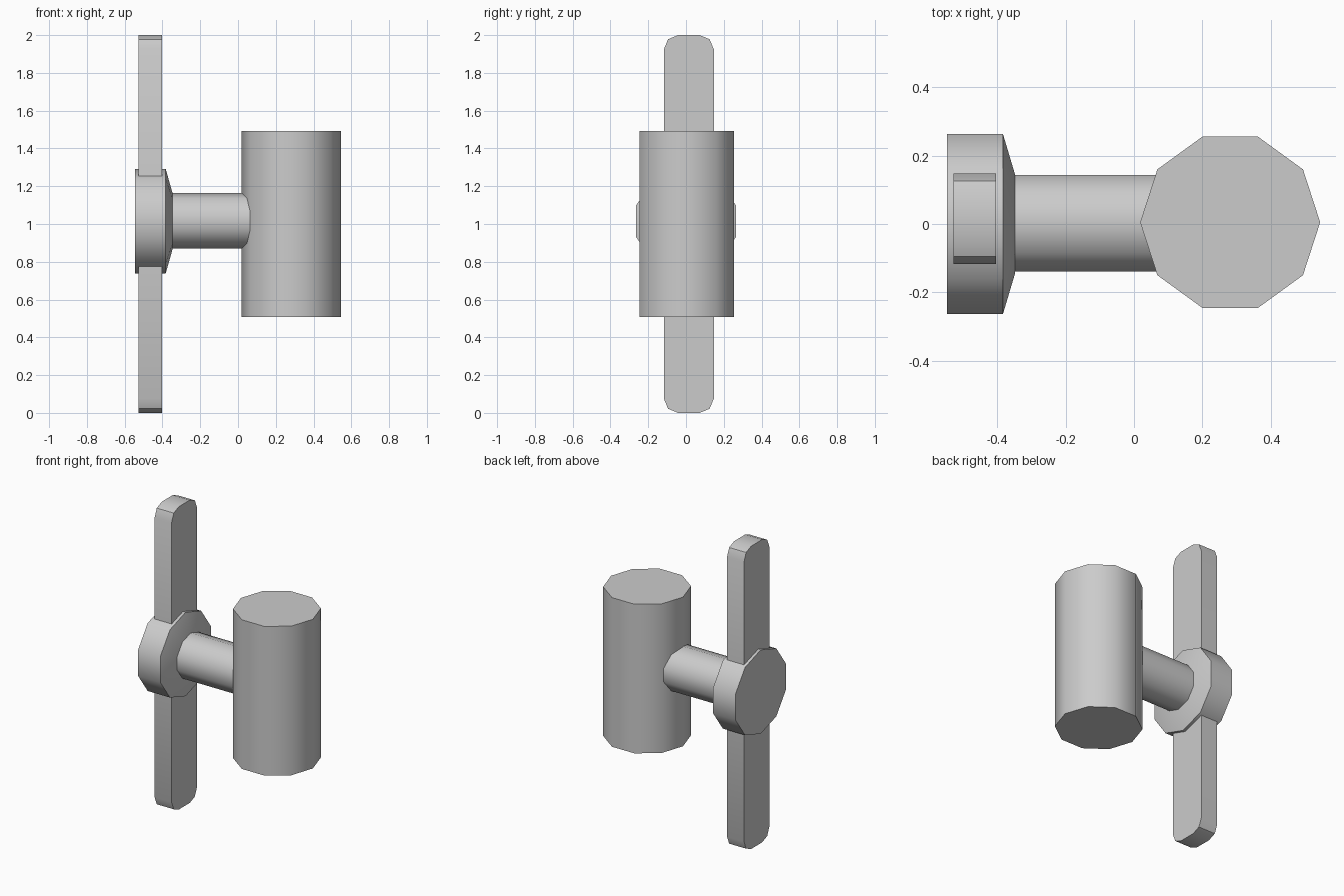
import bpy
import bmesh
from math import cos, sin, tau, radians
from mathutils import Vector

cube = bpy.data.objects.get("Cube")
if cube:
    bpy.data.objects.remove(cube, do_unlink=True)

SIDES = 10
GREY = (0.6, 0.6, 0.6, 1.0)

grey = bpy.data.materials.new("plain grey")
grey.use_nodes = True
grey.diffuse_color = GREY
grey.node_tree.nodes["Principled BSDF"].inputs["Base Color"].default_value = GREY


def finish(name, bm):
    """Turn a bmesh into a smooth-shaded grey object with sharp rims."""
    bmesh.ops.recalc_face_normals(bm, faces=bm.faces)
    mesh = bpy.data.meshes.new(name)
    bm.to_mesh(mesh)
    bm.free()
    mesh.materials.append(grey)
    obj = bpy.data.objects.new(name, mesh)
    bpy.context.collection.objects.link(obj)
    bpy.ops.object.select_all(action="DESELECT")
    obj.select_set(True)
    bpy.context.view_layer.objects.active = obj
    bpy.ops.object.shade_smooth_by_angle(angle=radians(40))
    return obj


def turned(name, centre, axis, spoke, profile):
    """Ten-sided solid along an axis; profile holds (distance, radius) pairs."""
    side = axis.cross(spoke)
    bm = bmesh.new()
    rings = []
    for along, radius in profile:
        rings.append([
            bm.verts.new(centre + axis * along
                         + radius * (spoke * cos(tau * i / SIDES) + side * sin(tau * i / SIDES)))
            for i in range(SIDES)])
    for a, b in zip(rings, rings[1:]):
        for i in range(SIDES):
            j = (i + 1) % SIDES
            bm.faces.new((a[i], a[j], b[j], b[i]))
    bm.faces.new(rings[0])
    bm.faces.new(rings[-1])
    return finish(name, bm)


X, Z = Vector((1, 0, 0)), Vector((0, 0, 1))

# Upright barrel
turned("barrel", Vector((0.281, 0.005, 0)), Z, X, [(0.507, 0.263), (1.492, 0.263)])

# Horizontal stem, running into the barrel
turned("stem", Vector((0, 0.002, 1.017)), X, Z, [(-0.36, 0.148), (0.2, 0.148)])

# Hub with a tapered shoulder
turned("hub", Vector((0, 0, 1.015)), X, Z,
       [(-0.546, 0.277), (-0.383, 0.277), (-0.347, 0.15)])

# Flat handle bar with rounded ends, passing through the hub
bm = bmesh.new()
bmesh.ops.create_cube(bm, size=1)
bmesh.ops.scale(bm, vec=(0.124, 0.264, 2.0), verts=bm.verts)
bmesh.ops.translate(bm, vec=(-0.465, 0.015, 1.0), verts=bm.verts)
corners = [e for e in bm.edges
           if abs(e.verts[0].co.x - e.verts[1].co.x) > 0.1]
bmesh.ops.bevel(bm, geom=corners, offset=0.075, offset_type="OFFSET",
                segments=2, profile=0.5, affect="EDGES")
finish("handle_bar", bm)
